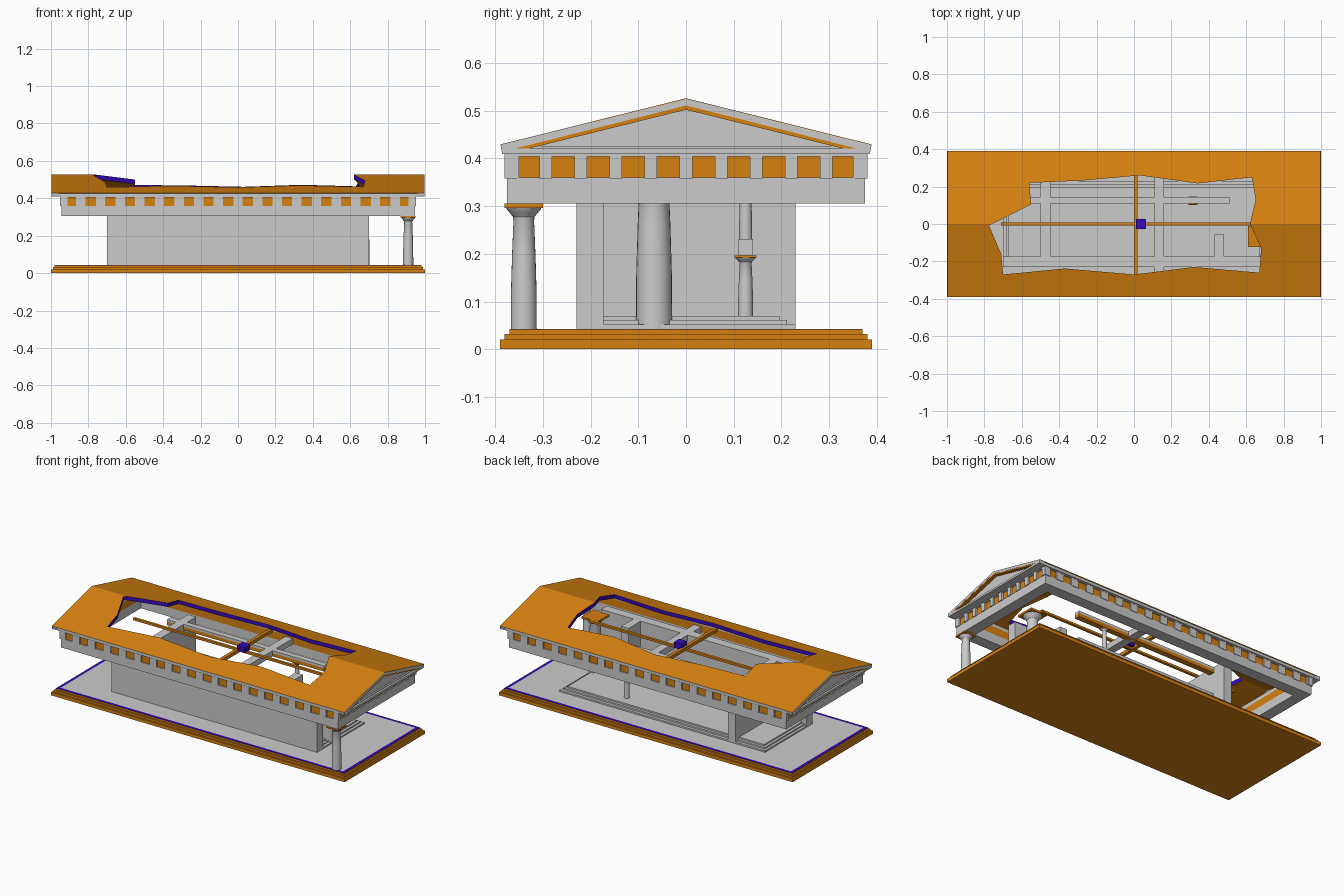
import bpy, bmesh, math
from mathutils import Vector

if "Cube" in bpy.data.objects:
    bpy.data.objects.remove(bpy.data.objects["Cube"])


def material(name, color):
    m = bpy.data.materials.new(name)
    m.diffuse_color = color
    m.use_nodes = True
    m.node_tree.nodes["Principled BSDF"].inputs["Base Color"].default_value = m.diffuse_color
    return m


ORANGE = material("orange", (0.68, 0.22, 0.005, 1))
BLUE = material("blue", (0.04, 0.003, 0.5, 1))


def finish(bm, name, mats=()):
    bmesh.ops.recalc_face_normals(bm, faces=bm.faces)
    me = bpy.data.meshes.new(name)
    bm.to_mesh(me)
    bm.free()
    ob = bpy.data.objects.new(name, me)
    bpy.context.collection.objects.link(ob)
    for m in mats:
        me.materials.append(m)
    return ob


def add_box(bm, x0, x1, y0, y1, z0, z1):
    vs = bmesh.ops.create_cube(bm, size=1)["verts"]
    for v in vs:
        v.co = Vector(((x0 + x1) / 2 + v.co.x * (x1 - x0),
                       (y0 + y1) / 2 + v.co.y * (y1 - y0),
                       (z0 + z1) / 2 + v.co.z * (z1 - z0)))


def boxes(name, items, *mats):
    bm = bmesh.new()
    for b in items:
        add_box(bm, *b)
    return finish(bm, name, mats)


def extrude(bm, pts, vec):
    f = bm.faces.new([bm.verts.new(p) for p in pts])
    r = bmesh.ops.extrude_face_region(bm, geom=[f], use_keep_orig=True)
    bmesh.ops.translate(bm, vec=vec, verts=[g for g in r["geom"] if isinstance(g, bmesh.types.BMVert)])


def ring(name, ox, oy, ix, iy, z0, z1, *mats):
    # rectangular frame from an outer and an inner loop
    bm = bmesh.new()
    c = [(-1, -1), (1, -1), (1, 1), (-1, 1)]
    loops = [[bm.verts.new((a * x, b * y, z)) for a, b in c]
             for x, y, z in ((ox, oy, z0), (ox, oy, z1), (ix, iy, z1), (ix, iy, z0))]
    for k in range(4):
        p, q = loops[k], loops[(k + 1) % 4]
        for i in range(4):
            j = (i + 1) % 4
            bm.faces.new((p[i], p[j], q[j], q[i]))
    return finish(bm, name, mats)


def column(name, x, y, z, height, s, sides=24):
    # (radius, height fraction) for a shaft, neck and flared capital
    prof = [(.0272, 0), (.0268, .3), (.0245, .6), (.0215, .87), (.0225, .88),
            (.0225, .895), (.030, .93), (.0355, .955), (.037, .967)]
    bm = bmesh.new()
    rows = [[bm.verts.new((x + r * s * math.cos(2 * math.pi * i / sides),
                           y + r * s * math.sin(2 * math.pi * i / sides), z + h * height))
             for i in range(sides)] for r, h in prof]
    for a, b in zip(rows, rows[1:]):
        for i in range(sides):
            j = (i + 1) % sides
            bm.faces.new((a[i], a[j], b[j], b[i]))
    bm.faces.new(rows[0])
    bm.faces.new(rows[-1])
    ob = finish(bm, name)
    bpy.ops.object.select_all(action='DESELECT')
    ob.select_set(True)
    bpy.context.view_layer.objects.active = ob
    bpy.ops.object.shade_smooth_by_angle(angle=math.radians(30))
    w = .04 * s
    boxes(name + "_abacus", [(x - w, x + w, y - w, y + w, z + .967 * height, z + height)], ORANGE)


# stepped base and floor
for i, (x, y, z0, z1) in enumerate([(1, .39, 0, .02), (.99, .38, .02, .032), (.98, .37, .032, .0415)]):
    boxes(f"base_step_{i + 1}", [(-x, x, -y, y, z0, z1)], ORANGE)
boxes("base_underside", [(-.999, .999, -.389, .389, -.0003, .001)]).location.z = .0003
ring("floor_border", .98, .37, .962, .352, .0415, .0425, BLUE)
boxes("floor", [(-.962, .962, -.352, .352, .0405, .0425)])

# inner platform, three low steps against the front wall
boxes("inner_platform", [(-x, x, -.18, y, .042, z) for x, y, z in
                         ((.70, .23, .052), (.685, .212, .061), (.67, .196, .07))])

# surviving inner walls
WALL_TOP = .395
boxes("front_wall", [(-.7, .7, -.23, -.173, .042, WALL_TOP)])
boxes("rear_cross_wall", [(-.5, -.447, -.173, .23, .042, WALL_TOP)])
boxes("door_wall_stub", [(.43, .48, -.173, -.055, .042, WALL_TOP)])

# outer column, large inner column, two-storey small column
column("corner_column", .91, -.34, .0425, .2625, 1)
column("porch_column", .665, -.067, .0425, .364, 1.4)
column("lower_gallery_column", .315, .125, .07, .126, .58)
column("upper_gallery_column", .315, .125, .231, .129, .50)
boxes("gallery_beam", [(-.45, .51, .11, .14, .196, .231)])

# ceiling beams
boxes("gallery_top_beam", [(-.56, .51, .109, .144, .36, .38)], ORANGE)
boxes("gallery_top_plate", [(-.56, .51, .109, .144, .38, .395)])
boxes("ceiling_beam", [(.11, .16, -.31, .31, .36, .395)])
boxes("centre_beam", [(-.71, .66, -.008, .008, .395, .408)], ORANGE)
boxes("cross_beam", [(0, .02, -.33, .33, .395, .415)], ORANGE)
boxes("centre_block", [(.012, .064, -.026, .026, .405, .44)], BLUE)

# entablature: architrave, coloured panels, raised blocks, cornice
ring("architrave", .945, .375, .875, .305, .305, .36)
ring("frieze_panels", .940, .370, .875, .305, .36, .408, ORANGE)
blocks = []
for i in range(19):
    x = (i - 9) * .105
    x = max(-.93, min(.93, x))
    w = .025 if 0 < i < 18 else .018
    for s in (-1, 1):
        blocks.append((x - w, x + w, s * .364 - .014, s * .364 + .014, .358, .409))
for i in range(11):
    y = (i - 5) * .0735
    w = .0132
    for s in (-1, 1):
        blocks.append((s * .937 - .014, s * .937 + .014, y - w, y + w, .358, .409))
boxes("frieze_blocks", blocks)
ring("frieze_top_band", .951, .379, .875, .305, .404, .41)
ring("cornice", .985, .385, .875, .305, .409, .426)

# gable ends: recessed triangle with a sloping frame
for s, side in ((-1, "left"), (1, "right")):
    bm = bmesh.new()
    extrude(bm, [(s * .95, -.37, .415), (s * .95, .37, .415), (s * .95, 0, .515)], (s * .025, 0, 0))
    finish(bm, side + "_gable_panel")
    bm = bmesh.new()
    outer = [(-.385, .409), (.385, .409), (.389, .428), (0, .5245), (-.389, .428)]
    inner = [(-.355, .421), (.355, .421), (.355, .4215), (0, .511), (-.355, .4215)]
    rows = [[bm.verts.new((s * x, y, z)) for y, z in p]
            for x, p in ((.96, outer), (.997, outer), (.997, inner), (.96, inner))]
    for k in range(4):
        p, q = rows[k], rows[(k + 1) % 4]
        for i in range(5):
            j = (i + 1) % 5
            bm.faces.new((p[i], p[j], q[j], q[i]))
    finish(bm, side + "_gable_frame")

# roof shell
bm = bmesh.new()
section = [(-.39, .429), (0, .526), (.39, .429), (.36, .413), (0, .502), (-.36, .413)]
extrude(bm, [(-.996, y, z) for y, z in section], (1.992, 0, 0))
roof = finish(bm, "roof", (ORANGE, BLUE))

# ragged opening cut through the roof, with blue cut edges
hole = [(-.56, .22), (-.28, .232), (.03, .26), (.34, .217), (.63, .25), (.65, .13),
        (.62, 0), (.68, -.13), (.67, -.26), (.32, -.23), (0, -.27), (-.37, -.238),
        (-.70, -.27), (-.71, -.16), (-.775, -.008), (-.55, .105)]
bm = bmesh.new()
extrude(bm, [(x, y, .3) for x, y in hole], (0, 0, .4))
for f in bm.faces:
    f.material_index = 1
cutter = finish(bm, "roof_opening_cutter", (ORANGE, BLUE))
cutter.hide_render = True
mod = roof.modifiers.new("opening", 'BOOLEAN')
mod.operation = 'DIFFERENCE'
mod.solver = 'EXACT'
mod.object = cutter
bpy.context.view_layer.objects.active = roof
bpy.ops.object.modifier_apply(modifier=mod.name)
bpy.data.objects.remove(cutter)
